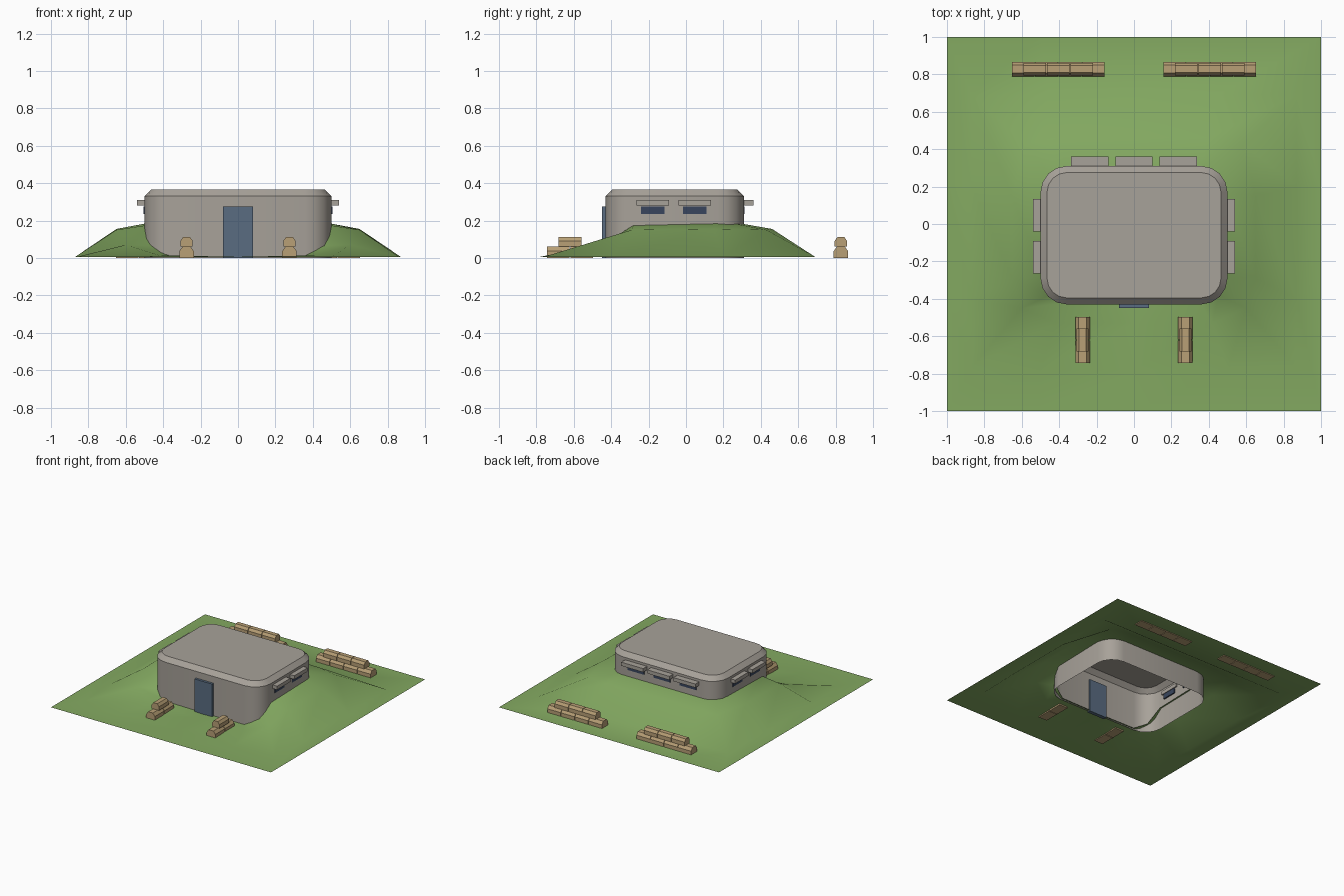
import bpy, bmesh
from math import radians, sin, cos, pi

if "Cube" in bpy.data.objects:
    bpy.data.objects.remove(bpy.data.objects["Cube"])


def material(name, rgb):
    m = bpy.data.materials.new(name)
    m.diffuse_color = (*rgb, 1)
    m.use_nodes = True
    m.node_tree.nodes["Principled BSDF"].inputs["Base Color"].default_value = m.diffuse_color
    return m


GRASS = material("grass", (0.23, 0.40, 0.12))
CONCRETE = material("concrete", (0.39, 0.36, 0.32))
STEEL = material("door_blue", (0.10, 0.15, 0.22))
DARK = material("slit_dark", (0.04, 0.06, 0.11))
SACK = material("sack", (0.48, 0.35, 0.18))


def make(name, verts, faces, mat, smooth=None):
    me = bpy.data.meshes.new(name)
    me.from_pydata(verts, [], faces)
    me.materials.append(mat)
    ob = bpy.data.objects.new(name, me)
    bpy.context.collection.objects.link(ob)
    if smooth:
        bpy.ops.object.select_all(action='DESELECT')
        ob.select_set(True)
        bpy.context.view_layer.objects.active = ob
        bpy.ops.object.shade_smooth_by_angle(angle=radians(smooth))
    return ob


def box(name, x0, x1, y0, y1, z0, z1, mat):
    v = [(x, y, z) for z in (z0, z1) for x, y in ((x0, y0), (x1, y0), (x1, y1), (x0, y1))]
    f = [(3, 2, 1, 0), (4, 5, 6, 7)] + [(i, (i + 1) % 4, (i + 1) % 4 + 4, i + 4) for i in range(4)]
    return make(name, v, f, mat)


def bridge(n, rings):
    return [(r * n + i, r * n + (i + 1) % n, (r + 1) * n + (i + 1) % n, (r + 1) * n + i)
            for r in range(rings - 1) for i in range(n)]


# Bunker shell: rounded rectangle, chamfered roof edge, open underneath
CY = -0.06


def outline(inset, z, hx=0.5, hy=0.37, r=0.14, seg=4):
    pts = []
    for k, (sx, sy) in enumerate(((1, 1), (-1, 1), (-1, -1), (1, -1))):
        for s in range(seg + 1):
            a = (k + s / seg) * pi / 2
            pts.append((sx * (hx - r) + (r - inset) * cos(a),
                        CY + sy * (hy - r) + (r - inset) * sin(a), z))
    return pts


rings = [outline(0, 0), outline(0, 0.33), outline(0.035, 0.365)]
n = len(rings[0])
make("bunker_shell", sum(rings, []), bridge(n, 3) + [tuple(range(2 * n, 3 * n))], CONCRETE, 30)

# Earth bank: columns from back centre to front centre; wall, crest, foot, border
G = 0.006
half = [
    [(0, .30, .183), (0, .46, .155), (0, .69, G), (0, 1, G)],
    [(.35, .30, .183), (.40, .46, .155), (.45, .69, G), (.5, 1, G)],
    [(.45, .26, .183), (.58, .43, .150), (.87, .69, G), (1, 1, G)],
    [(.49, .17, .185), (.65, .15, .155), (.87, .20, G), (1, .2, G)],
    [(.49, -.28, .175), (.65, -.29, .150), (.87, -.40, G), (1, -.4, G)],
    [(.45, -.38, .065), (.60, -.45, .070), (.86, -.76, G), (1, -1, G)],
    [(.35, -.42, .010), (.42, -.53, .014), (.50, -.78, G), (.5, -1, G)],
    [(0, -.42, G), (0, -.53, G), (0, -.78, G), (0, -1, G)],
]
cols = half + [[(-x, y, z) for x, y, z in c] for c in half[-2:0:-1]]
n = len(cols)
make("earth_bank", [c[r] for r in range(4) for c in cols], bridge(n, 4), GRASS, 60)

# Door
box("door", -0.08, 0.08, -0.45, -0.42, 0, 0.275, STEEL)

# Firing slits with concrete hoods, at the back and on both sides
for i, x in enumerate((-0.237, 0, 0.237)):
    box(f"back_hood_{i}", x - .1, x + .1, .30, .36, .28, .31, CONCRETE)
    box(f"back_slit_{i}", x - .075, x + .075, .30, .314, .235, .275, DARK)
for s, side in ((-1, "left"), (1, "right")):
    for i, y in enumerate((-0.178, 0.047)):
        xs = sorted((s * .49, s * .54))
        box(f"{side}_hood_{i}", *xs, y - .086, y + .086, .28, .31, CONCRETE)
        xs = sorted((s * .49, s * .504))
        box(f"{side}_slit_{i}", *xs, y - .063, y + .063, .235, .275, DARK)


# Sandbags: chamfered prisms stacked in two rows
def bag(name, cx, cy, z, length, along_x, w, h):
    prof = [(-w, 0), (w, 0), (w, h * .6), (w * .55, h), (-w * .55, h), (-w, h * .6)]
    v = []
    for e in (-length / 2, length / 2):
        for p, q in prof:
            v.append((cx + e, cy + p, z + q) if along_x else (cx - p, cy + e, z + q))
    k = len(prof)
    f = [tuple(range(k))[::-1], tuple(range(k, 2 * k))]
    f += [(i, (i + 1) % k, (i + 1) % k + k, i + k) for i in range(k)]
    ob = make(name, v, f, SACK)
    bm = bmesh.new()
    bm.from_mesh(ob.data)
    bmesh.ops.recalc_face_normals(bm, faces=bm.faces)
    bm.to_mesh(ob.data)
    bm.free()


def stack(name, cx, cy, count, along_x):
    pitch = 0.125
    for row, (z, w, h) in enumerate(((0, .039, .06), (.06, .033, .052))):
        m = count - row
        for i in range(m):
            o = (i - (m - 1) / 2) * pitch
            bag(f"{name}_bag_{row}_{i}", cx + o * along_x, cy + o * (not along_x),
                z, 0.121, along_x, w, h)


for s, side in ((-1, "left"), (1, "right")):
    stack(f"front_{side}", s * 0.275, -0.62, 2, False)
    stack(f"back_{side}", s * 0.405, 0.828, 4, True)
